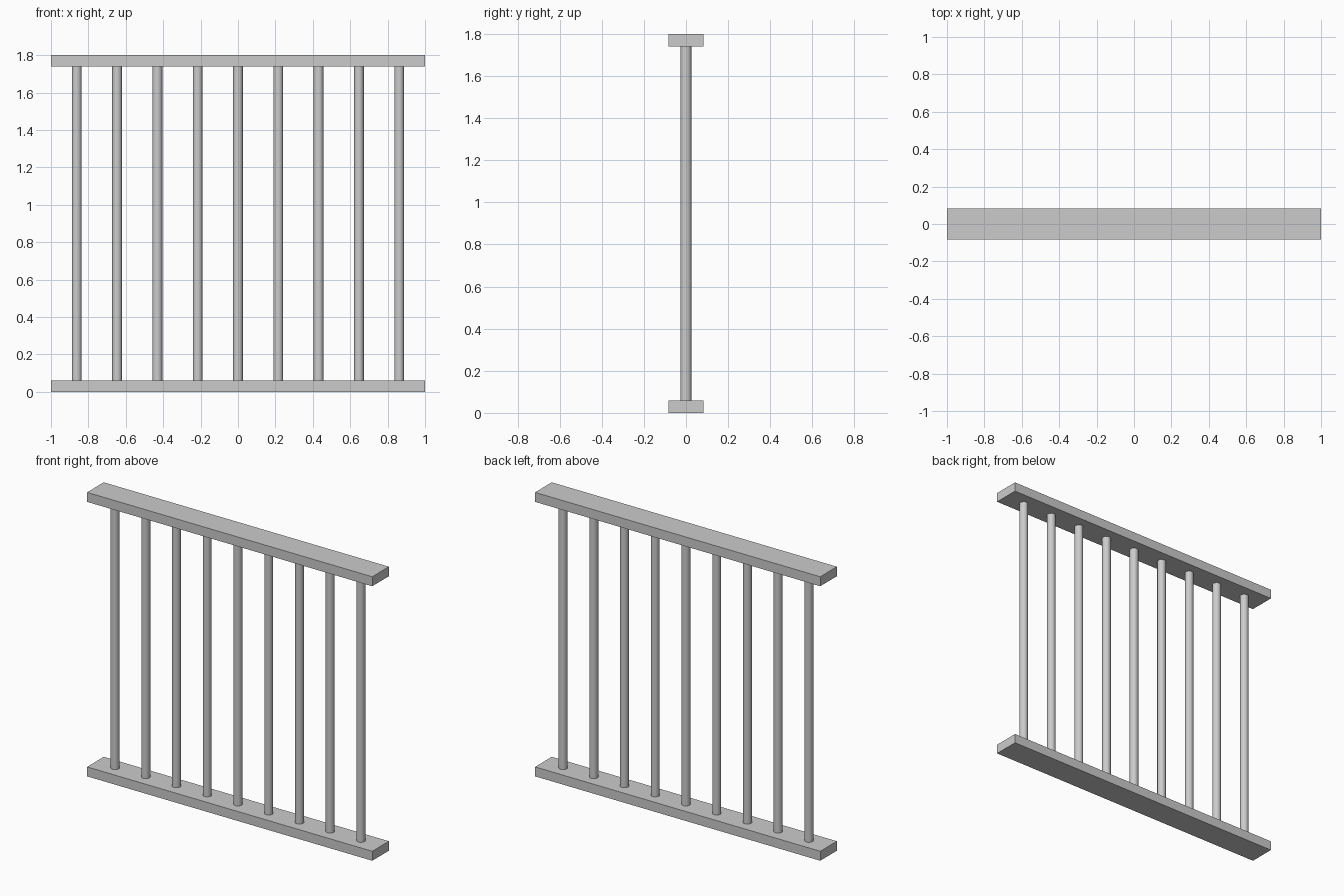
import bpy
import math

if "Cube" in bpy.data.objects:
    bpy.data.objects.remove(bpy.data.objects["Cube"])

WIDTH, DEPTH, HEIGHT = 2.0, 0.167, 1.8
RAIL = 0.06
BAR_RADIUS = 0.026
BAR_COUNT = 9
BAR_SPAN = 0.862


def rail(name, z):
    bpy.ops.mesh.primitive_cube_add(size=1, location=(0, 0, z))
    ob = bpy.context.object
    ob.name = name
    ob.scale = (WIDTH, DEPTH, RAIL)
    bpy.ops.object.transform_apply(location=False, rotation=False, scale=True)


def bar(index):
    x = -BAR_SPAN + 2 * BAR_SPAN * index / (BAR_COUNT - 1)
    bpy.ops.mesh.primitive_cylinder_add(
        vertices=16, radius=BAR_RADIUS, depth=HEIGHT - 2 * RAIL,
        location=(x, 0, HEIGHT / 2))
    bpy.context.object.name = f"bar_{index + 1}"
    bpy.ops.object.shade_smooth_by_angle(angle=math.radians(40))


# Horizontal rails
rail("bottom_rail", RAIL / 2)
rail("top_rail", HEIGHT - RAIL / 2)

# Evenly spaced round bars
for i in range(BAR_COUNT):
    bar(i)
